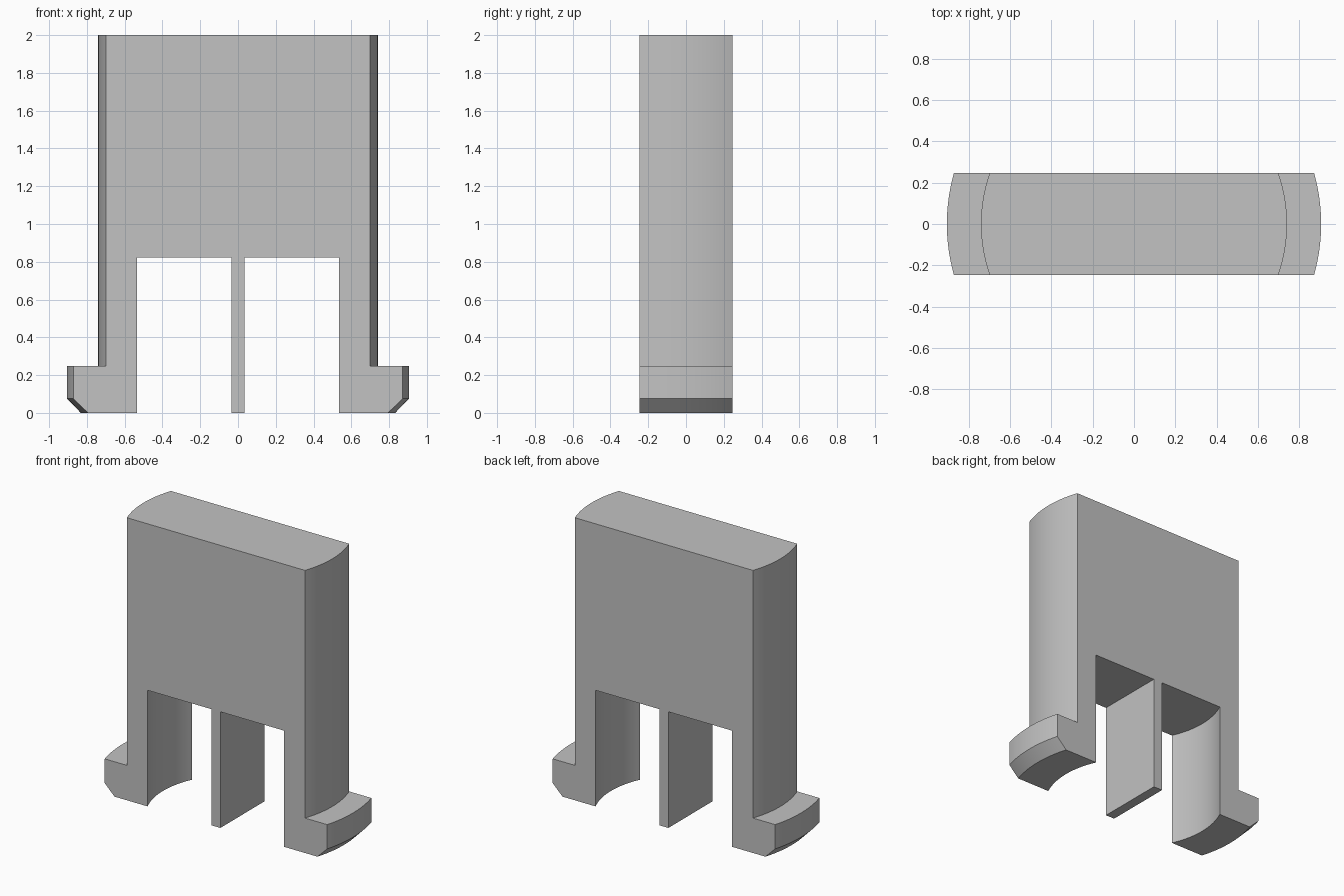
import bpy
from math import sqrt, radians

default = bpy.data.objects.get("Cube")
if default:
    bpy.data.objects.remove(default, do_unlink=True)

grey = bpy.data.materials.new("plain_grey")
grey.use_nodes = True
colour = (0.54, 0.54, 0.54, 1)
grey.diffuse_color = colour
grey.node_tree.nodes["Principled BSDF"].inputs["Base Color"].default_value = colour

HALF_DEPTH = 0.247
STEPS = 24
R_BODY, R_LIP, R_TIP, R_INNER = 0.74, 0.905, 0.832, 0.589
FIN, CEILING, LIP_TOP, CHAMFER = 0.035, 0.822, 0.247, 0.075

# Half outline from the fin up round the leg to the top: (radius, height, follows the arc)
half = [
    (FIN, 0, False), (FIN, CEILING, False),
    (R_INNER, CEILING, True), (R_INNER, 0, True),
    (R_TIP, 0, True), (R_LIP, CHAMFER, True), (R_LIP, LIP_TOP, True),
    (R_BODY, LIP_TOP, True), (R_BODY, 2, True),
]
outline = half + [(-r, z, arc) for r, z, arc in reversed(half)]


def section(y):
    """Outline at depth y, with the arc edges following their cylinders."""
    points = []
    for r, z, arc in outline:
        x = sqrt(r * r - y * y) if arc else abs(r)
        points.append((x if r > 0 else -x, y, z))
    return points


# Clip body: front cap, back cap and the walls between neighbouring sections
n = len(outline)
verts = []
for i in range(STEPS + 1):
    verts += section(HALF_DEPTH * (2 * i / STEPS - 1))
faces = [list(range(n)), [STEPS * n + k for k in reversed(range(n))]]
for i in range(STEPS):
    for k in range(n):
        a, b = i * n + k, i * n + (k + 1) % n
        faces.append([b, a, a + n, b + n])

mesh = bpy.data.meshes.new("clip_body")
mesh.from_pydata(verts, [], faces)
mesh.materials.append(grey)
mesh.validate()
mesh.update()
clip = bpy.data.objects.new("clip_body", mesh)
bpy.context.collection.objects.link(clip)

# Smooth arcs with crisp edges
bpy.ops.object.select_all(action="DESELECT")
clip.select_set(True)
bpy.context.view_layer.objects.active = clip
bpy.ops.object.shade_smooth_by_angle(angle=radians(25))
